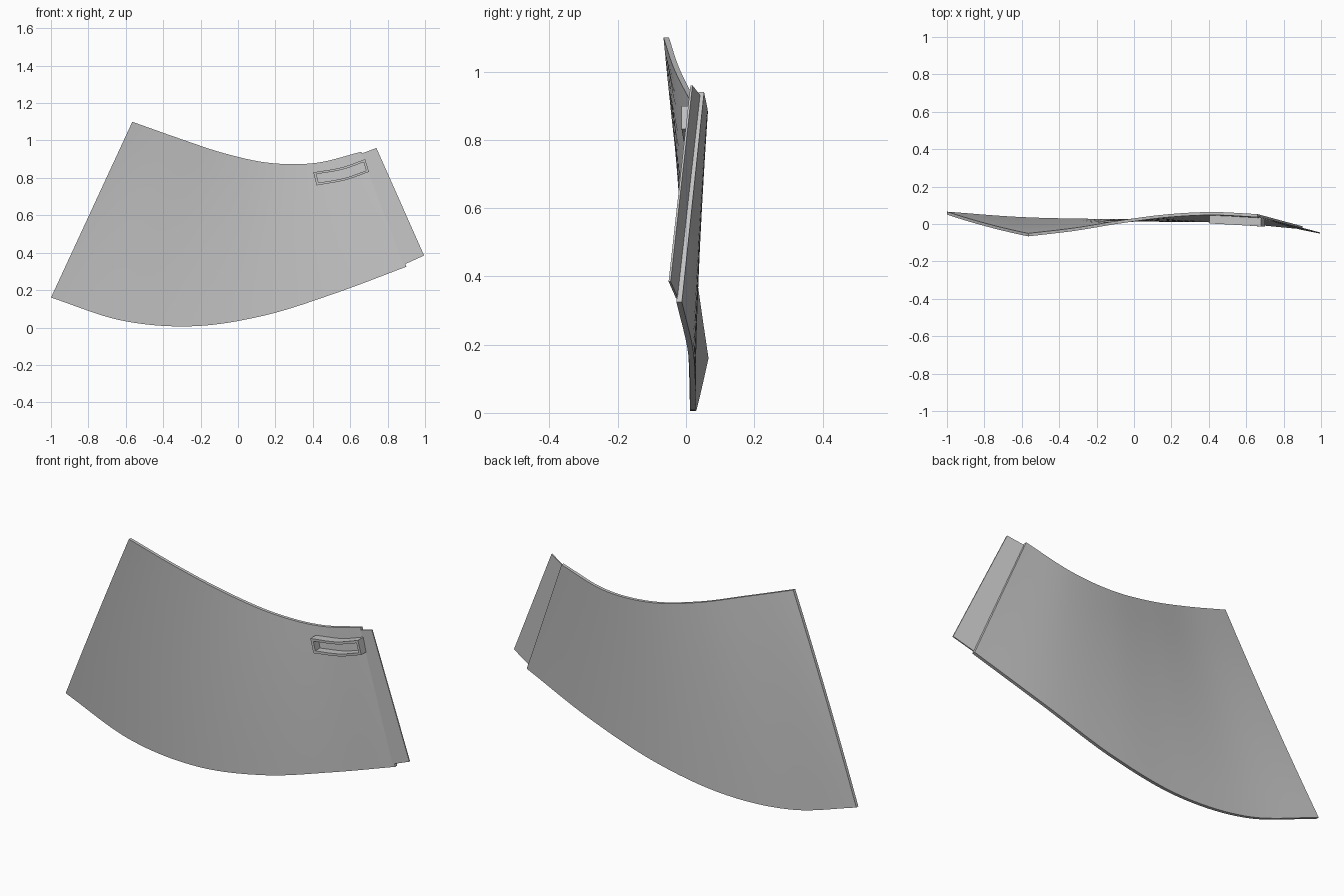
import bpy, bmesh, math
from mathutils import Vector

cube = bpy.data.objects.get("Cube")
if cube:
    bpy.data.objects.remove(cube, do_unlink=True)

grey = bpy.data.materials.new("plain grey")
grey.use_nodes = True
colour = (0.55, 0.55, 0.55, 1)
grey.diffuse_color = colour
grey.node_tree.nodes["Principled BSDF"].inputs["Base Color"].default_value = colour


def spline(points, t):
    """Smooth curve through evenly spaced points, t from 0 to 1."""
    p = [Vector(q) for q in points]
    p = [2 * p[0] - p[1]] + p + [2 * p[-1] - p[-2]]
    s = t * (len(p) - 3)
    i = min(int(s), len(p) - 4)
    f = s - i
    a, b, c, d = p[i:i + 4]
    return 0.5 * (2 * b + (c - a) * f + (2 * a - 5 * b + 4 * c - d) * f ** 2
                  + (3 * b - a - 3 * c + d) * f ** 3)


def loft(name, rings, closed=False):
    """Skin a row of closed cross-sections, capped unless the row loops."""
    bm = bmesh.new()
    rows = [[bm.verts.new(p) for p in ring] for ring in rings]
    pairs = list(zip(rows, rows[1:]))
    if closed:
        pairs.append((rows[-1], rows[0]))
    for r, s in pairs:
        for k in range(len(r)):
            j = (k + 1) % len(r)
            bm.faces.new((r[k], r[j], s[j], s[k]))
    if not closed:
        bm.faces.new(rows[0])
        bm.faces.new(rows[-1])
    bmesh.ops.recalc_face_normals(bm, faces=bm.faces)
    mesh = bpy.data.meshes.new(name)
    bm.to_mesh(mesh)
    bm.free()
    mesh.materials.append(grey)
    ob = bpy.data.objects.new(name, mesh)
    bpy.context.collection.objects.link(ob)
    bpy.ops.object.select_all(action='DESELECT')
    ob.select_set(True)
    bpy.context.view_layer.objects.active = ob
    bpy.ops.object.shade_smooth_by_angle(angle=math.radians(30))
    return ob


def slab_ring(low, high, thick, steps, bow=0.0):
    """Front edge from low to high, then back down at the given depth."""
    front = []
    for k in range(steps + 1):
        v = k / steps
        p = Vector(low).lerp(Vector(high), v)
        p.y -= bow * 4 * v * (1 - v)
        front.append(p)
    return front + [p + Vector((0, thick, 0)) for p in reversed(front)]


# Twisted main panel between its curved upper and lower edges
top_edge = [(-0.565, -0.066, 1.10), (-0.32, -0.037, 1.013), (-0.075, 0.003, 0.932),
            (0.17, 0.035, 0.88), (0.415, 0.048, 0.88), (0.66, 0.037, 0.94)]
low_edge = [(-1.0, 0.05, 0.16), (-0.62, 0.022, 0.037), (-0.24, 0.012, 0.007),
            (0.14, 0.012, 0.064), (0.52, 0.005, 0.183), (0.90, -0.028, 0.325)]
N = 48
loft("curved_panel", [slab_ring(spline(low_edge, i / N), spline(top_edge, i / N), 0.016, 8,
                                0.007 * (1 - i / N)) for i in range(N + 1)])

# Thin flat joining tab, set against the front of the panel's end
loft("joining_tab", [slab_ring((0.885, -0.029, 0.335), (0.66, 0.036, 0.93), 0.006, 1),
                     slab_ring((0.995, -0.051, 0.385), (0.74, 0.013, 0.96), 0.006, 1)])

# Raised, gently curved rectangular slot frame
upper = [(0.403, 0, 0.83), (0.55, 0, 0.855), (0.68, 0, 0.90)]
lower = [(0.42, 0, 0.76), (0.57, 0, 0.787), (0.70, 0, 0.832)]
base_depth = [(0.047,), (0.049,), (0.034,)]
base_depth = [(d[0], 0, 0) for d in base_depth]
M = 10


def frame_point(u, v):
    return spline(lower, u).lerp(spline(upper, u), v)


outline = [(i / M, 0) for i in range(M + 1)] + [(1 - i / M, 1) for i in range(M + 1)]
rings = []
for u, v in outline:
    ui, vi = 0.045 + 0.91 * u, 0.17 + 0.66 * v
    outer, inner = frame_point(u, v), frame_point(ui, vi)
    front = Vector((0, 0.003 - 0.016 * u, 0))
    base = Vector((0, spline(base_depth, u).x, 0))
    rings.append([outer + base, outer + front, inner + front, inner + base])
loft("slot_frame", rings, closed=True)
